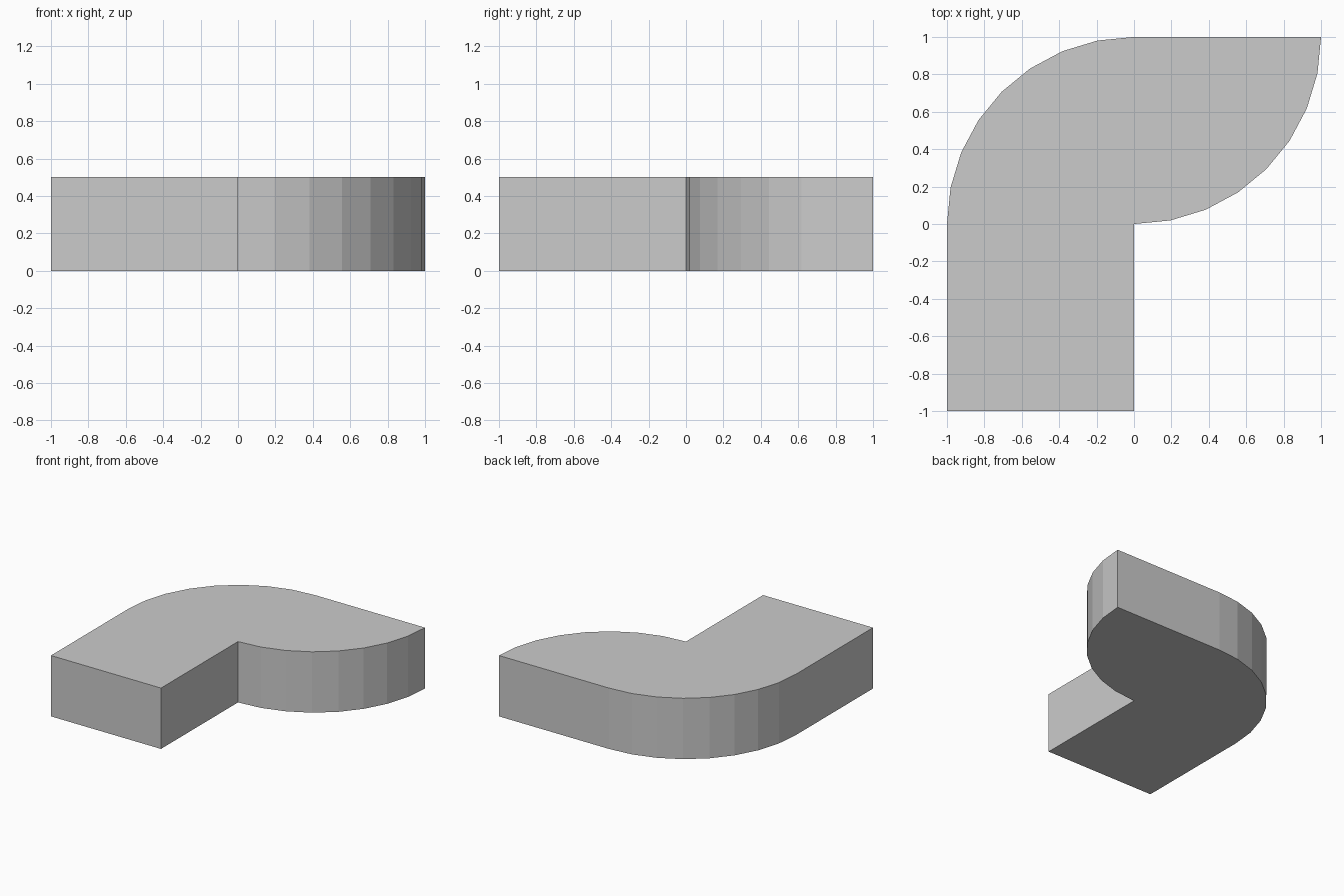
import bpy, bmesh
from math import sin, cos, radians

if "Cube" in bpy.data.objects:
    bpy.data.objects.remove(bpy.data.objects["Cube"])

HEIGHT = 0.5
SEGMENTS = 8


def arc(cx, cy, start, end):
    """Points along a unit-radius arc, angles in degrees."""
    angles = [radians(start + (end - start) * i / SEGMENTS) for i in range(SEGMENTS + 1)]
    return [(cx + cos(a), cy + sin(a)) for a in angles]


# Outline, counter-clockwise: straight leg, inner leaf curve, outer corner curve
outline = [(-1, -1), (0, -1)] + arc(0, 1, -90, 0) + arc(0, 0, 90, 180)

# Extrude the outline into a solid slab with flat facets
bm = bmesh.new()
base = bm.faces.new([bm.verts.new((x, y, 0)) for x, y in outline])
result = bmesh.ops.extrude_face_region(bm, geom=[base], use_keep_orig=True)
top_verts = [g for g in result["geom"] if isinstance(g, bmesh.types.BMVert)]
bmesh.ops.translate(bm, vec=(0, 0, HEIGHT), verts=top_verts)
bmesh.ops.recalc_face_normals(bm, faces=bm.faces)

mesh = bpy.data.meshes.new("curved_slab")
bm.to_mesh(mesh)
bm.free()
bpy.context.collection.objects.link(bpy.data.objects.new("curved_slab", mesh))
